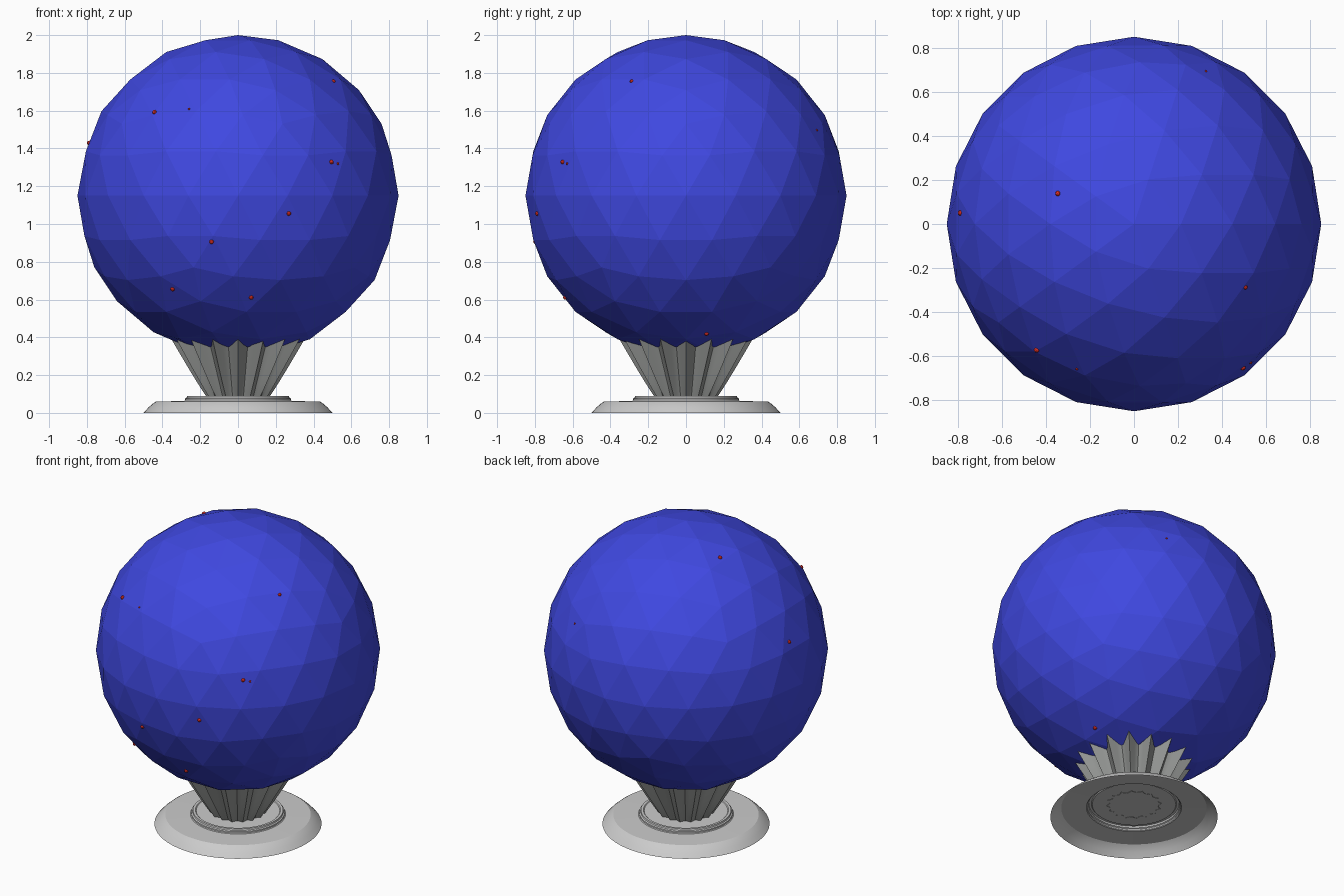
import bpy, bmesh
from math import sin, cos, pi
from mathutils import Vector

if "Cube" in bpy.data.objects:
    bpy.data.objects.remove(bpy.data.objects["Cube"])


def material(name, rgb):
    m = bpy.data.materials.new(name)
    m.diffuse_color = (*rgb, 1)
    m.use_nodes = True
    m.node_tree.nodes["Principled BSDF"].inputs["Base Color"].default_value = m.diffuse_color
    return m


blue = material("blue", (0.05, 0.065, 0.75))
red = material("red", (0.8, 0.03, 0.02))
dark = material("dark_grey", (0.3, 0.31, 0.3))


def lathe(name, rows, segs, point, mat=None, cap=False):
    """Grid of rings; point(row, angle) gives each vertex."""
    bm = bmesh.new()
    rings = [[bm.verts.new(point(r, 2 * pi * i / segs)) for i in range(segs)] for r in rows]
    for a, b in zip(rings, rings[1:]):
        for i in range(segs):
            j = (i + 1) % segs
            bm.faces.new((a[i], a[j], b[j], b[i]))
    if cap:
        bm.faces.new(rings[-1])
    me = bpy.data.meshes.new(name)
    bm.to_mesh(me)
    bm.free()
    ob = bpy.data.objects.new(name, me)
    bpy.context.collection.objects.link(ob)
    if mat:
        me.materials.append(mat)
    bpy.ops.object.select_all(action='DESELECT')
    ob.select_set(True)
    bpy.context.view_layer.objects.active = ob
    bpy.ops.object.shade_smooth_by_angle(angle=0.5)
    return ob


# hollow stepped base plate, open underneath
profile = [(0.50, 0.0), (0.475, 0.028), (0.45, 0.05), (0.435, 0.06), (0.285, 0.063),
           (0.28, 0.067), (0.28, 0.076), (0.272, 0.08), (0.27, 0.09), (0.255, 0.09), (0.25, 0.085)]
lathe("base", profile, 64, lambda r, a: (r[0] * cos(a), r[0] * sin(a), r[1]), cap=True)


# fluted cup: 16 pleats with pointed tips
def pleat(t, a):
    u = (a * 16 / (2 * pi)) % 1
    w = abs(2 * u - 1) ** 1.6             # 1 on ridge, 0 in valley
    outer = 0.165 + 0.195 * t ** 0.95
    inner = 0.145 + 0.115 * t
    r = inner + (outer - inner) * w
    z = 0.083 + t * (0.265 + 0.055 * w)
    return r * cos(a), r * sin(a), z


lathe("fluted_cup", [i / 8 for i in range(9)], 16 * 8, pleat, dark)

# faceted globe
centre = Vector((0, 0, 1.15))
bpy.ops.mesh.primitive_ico_sphere_add(subdivisions=3, radius=0.85, location=centre)
globe = bpy.context.object
globe.name = "globe"
globe.data.materials.append(blue)

# tiny red beads set in the surface: position and radius
beads = [(-.44, -.57, 1.59, .012), (-.26, -.66, 1.61, .006), (-.79, .05, 1.43, .012),
         (.51, -.29, 1.76, .01), (.50, -.66, 1.33, .012), (.53, -.63, 1.32, .007),
         (.27, -.79, 1.055, .012), (-.14, -.80, .905, .012), (-.35, -.59, .65, .012),
         (.07, -.64, .61, .012), (-.35, .14, 1.91, .012), (.33, .70, 1.5, .006),
         (.40, .11, .41, .012)]
for x, y, z, r in beads:
    d = (Vector((x, y, z)) - centre).normalized()
    # snap the bead onto the facet below it
    hit, loc, nor, _ = globe.ray_cast(d * 2, -d)
    p = (loc if hit else d * 0.84) + centre
    bpy.ops.mesh.primitive_ico_sphere_add(subdivisions=2, radius=r, location=p)
    bpy.context.object.name = "bead"
    bpy.context.object.data.materials.append(red)
